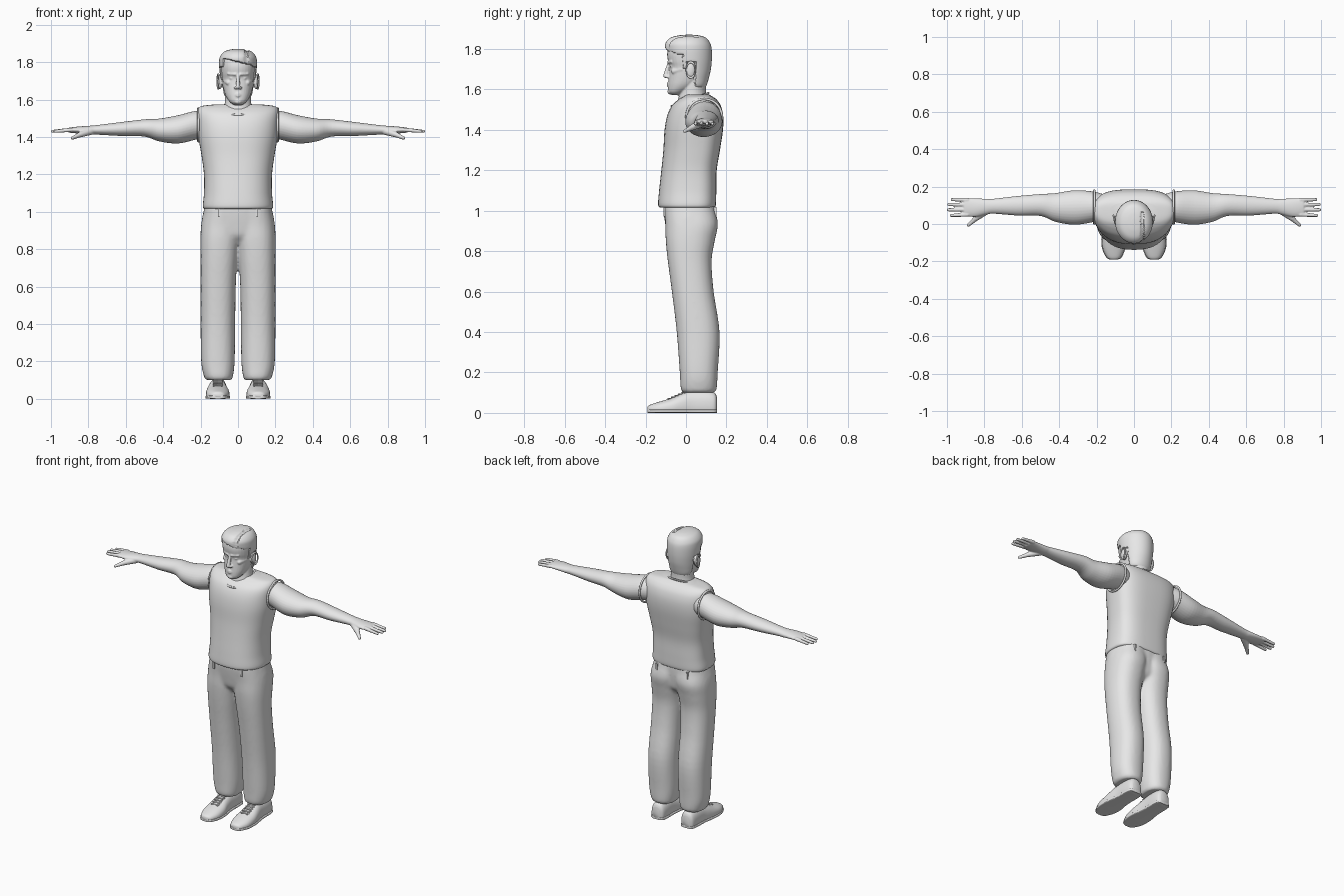
import bpy, bmesh, math
from mathutils import Vector, Matrix

old = bpy.data.objects.get("Cube")
if old:
    bpy.data.objects.remove(old, do_unlink=True)

grey = bpy.data.materials.new("plain grey")
grey.use_nodes = True
grey.diffuse_color = (0.8, 0.8, 0.8, 1)
grey.node_tree.nodes["Principled BSDF"].inputs["Base Color"].default_value = (0.8, 0.8, 0.8, 1)


def spline(keys, steps):
    """Smoothly interpolated rows between the key rows."""
    rows = []
    last = len(keys) - 1
    for i in range(last):
        a, b, c, d = (keys[max(0, min(last, i + k))] for k in (-1, 0, 1, 2))
        for s in range(steps):
            t = s / steps
            rows.append([q + 0.5 * t * (r - p + t * (2 * p - 5 * q + 4 * r - u + t * (3 * (q - r) + u - p)))
                         for p, q, r, u in zip(a, b, c, d)])
    rows.append(list(keys[-1]))
    return rows


def loft(bm, keys, axis="z", n=32, steps=5, mid=0.5, low_p=2.0, high_p=2.0):
    """Rounded rings along an axis; key = (position, a0, a1, b0, b1) or (position, half width, b0, b1)."""
    keys = [(k[0], -k[1], k[1], k[2], k[3]) if len(k) == 4 else k for k in keys]
    rings = []
    for t, a0, a1, b0, b1 in spline(keys, steps):
        centre = b0 + (b1 - b0) * mid
        ring = []
        for i in range(n):
            ang = math.tau * i / n
            c, s = math.cos(ang), math.sin(ang)
            e = 2 / (high_p if s > 0 else low_p)
            a = (a0 + a1) / 2 + (a1 - a0) / 2 * math.copysign(abs(c) ** e, c)
            b = centre + (b1 - centre if s > 0 else centre - b0) * math.copysign(abs(s) ** e, s)
            ring.append(bm.verts.new({"x": (t, a, b), "y": (a, t, b), "z": (a, b, t)}[axis]))
        rings.append(ring)
    for lower, upper in zip(rings, rings[1:]):
        for i in range(n):
            j = (i + 1) % n
            bm.faces.new((lower[i], lower[j], upper[j], upper[i]))
    bm.faces.new(rings[0])
    bm.faces.new(rings[-1])


def blob(bm, centre, size):
    bmesh.ops.create_uvsphere(bm, u_segments=16, v_segments=10, radius=1,
                              matrix=Matrix.Translation(centre) @ Matrix.Diagonal((*size, 1)))


def capsule(bm, start, end, r0, r1):
    p, q = Vector(start), Vector(end)
    turn = (q - p).to_track_quat("Z", "Y").to_matrix().to_4x4()
    bmesh.ops.create_cone(bm, cap_ends=True, segments=14, radius1=r0, radius2=r1,
                          depth=(q - p).length, matrix=Matrix.Translation((p + q) / 2) @ turn)
    blob(bm, p, (r0,) * 3)
    blob(bm, q, (r1,) * 3)


def finish(name, bm, voxel=0, smooth=0, mirror=None):
    bmesh.ops.recalc_face_normals(bm, faces=bm.faces)
    for f in bm.faces:
        f.smooth = True
    mesh = bpy.data.meshes.new(name)
    bm.to_mesh(mesh)
    bm.free()
    mesh.set_sharp_from_angle(angle=math.radians(50))
    mesh.materials.append(grey)
    obj = bpy.data.objects.new(name, mesh)
    bpy.context.collection.objects.link(obj)
    if mirror == "before":
        obj.modifiers.new("mirror", "MIRROR")
    if voxel:
        mod = obj.modifiers.new("blend", "REMESH")
        mod.mode, mod.voxel_size, mod.use_smooth_shade = "VOXEL", voxel, True
    if smooth:
        mod = obj.modifiers.new("smooth", "SMOOTH")
        mod.factor, mod.iterations = 0.5, smooth
    if mirror == "after":
        obj.modifiers.new("mirror", "MIRROR")
    return obj


def hoop(name, loc, rot, scale, minor):
    bpy.ops.mesh.primitive_torus_add(major_radius=1, minor_radius=minor, major_segments=48,
                                     minor_segments=10, location=loc, rotation=rot)
    obj = bpy.context.object
    obj.name, obj.scale = name, scale
    obj.data.materials.append(grey)
    bpy.ops.object.shade_smooth()


# Sleeveless shirt
bm = bmesh.new()
loft(bm, [(1.015, .178, -.127, .14), (1.03, .188, -.138, .148), (1.1, .182, -.133, .15),
          (1.2, .182, -.122, .152), (1.3, .195, -.112, .168), (1.4, .212, -.106, .183),
          (1.47, .218, -.093, .184), (1.52, .22, -.07, .172), (1.55, .214, -.038, .152),
          (1.566, .19, -.012, .13), (1.574, .12, 0, .115)],
     n=48, mid=0.58, low_p=2.4, high_p=2.9)
finish("shirt", bm)
hoop("shirt_collar", (0, .02, 1.55), (.34, 0, 0), (.093, .096, .09), .06)
for side, word in ((1, "left"), (-1, "right")):
    hoop(word + "_armhole_trim", (side * .212, .09, 1.465), (0, math.pi / 2, 0), (.088, .088, .09), .07)

# Trousers: two legs blended into a pelvis
bm = bmesh.new()
loft(bm, [(.1, .035, .17, -.015, .14), (.12, .027, .182, -.026, .152), (.2, .018, .197, -.031, .157),
          (.4, .015, .2, -.046, .166), (.6, .012, .2, -.07, .137), (.75, .002, .2, -.09, .127),
          (.85, -.01, .201, -.1, .142), (.93, -.02, .197, -.102, .158), (1.0, -.03, .183, -.108, .146),
          (1.04, -.03, .175, -.108, .14)], low_p=2.3, high_p=2.3)
loft(bm, [(.83, .08, -.05, .08), (.87, .17, -.088, .125), (.93, .195, -.102, .138),
          (1.0, .185, -.112, .142), (1.04, .175, -.112, .14)], low_p=2.3, high_p=2.3)
finish("trousers", bm, voxel=.01, smooth=4, mirror="before")

# Belt loops
bm = bmesh.new()
for x, y in ((.1, -.105), (.11, .143)):
    bmesh.ops.create_cube(bm, size=1, matrix=Matrix.Translation((x, y, .995)) @ Matrix.Diagonal((.012, .014, .045, 1)))
finish("belt_loops", bm, mirror="after")

# Shoes with soles and laces
shoe = [(-.19, .09, .125, .01, .03), (-.178, .07, .145, .004, .04), (-.13, .05, .167, 0, .056),
        (-.07, .046, .171, 0, .074), (-.02, .055, .165, 0, .096), (.03, .06, .157, 0, .11),
        (.1, .06, .155, 0, .11), (.14, .065, .15, 0, .1), (.153, .08, .135, .01, .08)]
bm = bmesh.new()
loft(bm, shoe, axis="y", low_p=4, high_p=2.3, mid=.35)
finish("shoes", bm, mirror="after")
bm = bmesh.new()
loft(bm, [(y, a - .004, b + .004, 0, .018) for y, a, b, _, _ in shoe], axis="y", low_p=5, high_p=5)
finish("shoe_soles", bm, mirror="after")
bm = bmesh.new()
for i in range(5):
    y, z = -.08 + i * .017, .072 + i * .0075
    for lean in (-.008, .008):
        capsule(bm, (.085, y - lean, z - .002), (.13, y + lean, z - .002), .004, .004)
finish("shoe_laces", bm, mirror="after")

# Arms with hands
bm = bmesh.new()
loft(bm, [(.15, .03, .155, 1.4, 1.53), (.22, .01, .174, 1.387, 1.54), (.32, -.004, .18, 1.365, 1.516),
          (.42, .012, .165, 1.376, 1.498), (.5, .043, .16, 1.402, 1.494), (.62, .045, .15, 1.405, 1.48),
          (.75, .055, .135, 1.412, 1.464), (.79, .05, .135, 1.413, 1.46), (.85, .038, .137, 1.418, 1.456),
          (.9, .042, .138, 1.423, 1.45), (.91, .05, .13, 1.428, 1.446)], axis="x")
for root, tip, reach in ((.05, .046, .978), (.077, .076, .992), (.103, .104, .99), (.129, .131, .972)):
    capsule(bm, (.89, root, 1.438), (reach, tip, 1.43), .0115, .0085)
capsule(bm, (.79, .07, 1.43), (.845, .03, 1.412), .02, .015)
capsule(bm, (.845, .03, 1.412), (.885, -.006, 1.394), .014, .009)
finish("arms", bm, voxel=.004, smooth=3, mirror="after")

# Head and neck with facial features
bm = bmesh.new()
loft(bm, [(1.572, .022, -.07, -.03), (1.588, .045, -.086, 0), (1.62, .066, -.088, .06),
          (1.66, .078, -.085, .1), (1.71, .086, -.081, .115), (1.74, .09, -.089, .121),
          (1.78, .092, -.093, .122), (1.82, .088, -.082, .115), (1.85, .06, -.05, .09),
          (1.86, .03, -.02, .05)], low_p=2.2, high_p=2.1)
loft(bm, [(1.46, .1, -.03, .13), (1.53, .083, -.042, .115), (1.58, .071, -.032, .1),
          (1.64, .069, -.02, .1), (1.68, .065, -.01, .1)])
capsule(bm, (0, -.084, 1.73), (0, -.101, 1.668), .008, .012)
blob(bm, (0, -.077, 1.59), (.022, .015, .015))
for s in (1, -1):
    blob(bm, (s * .012, -.092, 1.663), (.009, .011, .008))
    capsule(bm, (s * .014, -.086, 1.735), (s * .052, -.071, 1.738), .008, .007)
    capsule(bm, (s * .05, -.058, 1.69), (s * .068, -.02, 1.7), .015, .014)
    for z, r in ((1.631, .005), (1.619, .006)):
        capsule(bm, (0, -.09, z), (s * .022, -.081, 1.625), r, .003)
    blob(bm, (s * .096, .022, 1.695), (.013, .024, .04))
    blob(bm, (s * .033, -.069, 1.714), (.013, .01, .007))
finish("head_and_neck", bm, voxel=.004, smooth=3)
for s, word in ((1, "left"), (-1, "right")):
    hoop(word + "_ear_rim", (s * .105, .024, 1.697), (0, math.pi / 2, s * -.25), (.038, .023, .03), .16)

# Swept hair, tucked under the skin below the hairline
bm = bmesh.new()
loft(bm, [(1.6, .05, 0, .09), (1.62, .072, -.01, .102), (1.66, .085, -.05, .114),
          (1.7, .093, -.08, .123), (1.75, .099, -.095, .128), (1.8, .101, -.103, .127),
          (1.83, .096, -.101, .119), (1.855, .075, -.078, .1), (1.867, .042, -.04, .066),
          (1.871, .01, 0, .03)], n=80, steps=8)
for v in bm.verts:
    x, y, z = v.co
    if y < -.06:
        line = 1.8 - .25 * x
    elif y < -.02:
        line = 1.77
    elif y < .008:
        line = 1.705
    elif y < .045:
        line = 1.735
    else:
        line = 1.6
    if z < line:
        v.co.x, v.co.y = x * .85, .02 + (y - .02) * .83
    elif z > 1.8 and abs(x - .045) < .008 and y < .06:
        v.co.z -= .007
        v.co.y += .006
finish("hair", bm, smooth=2)
